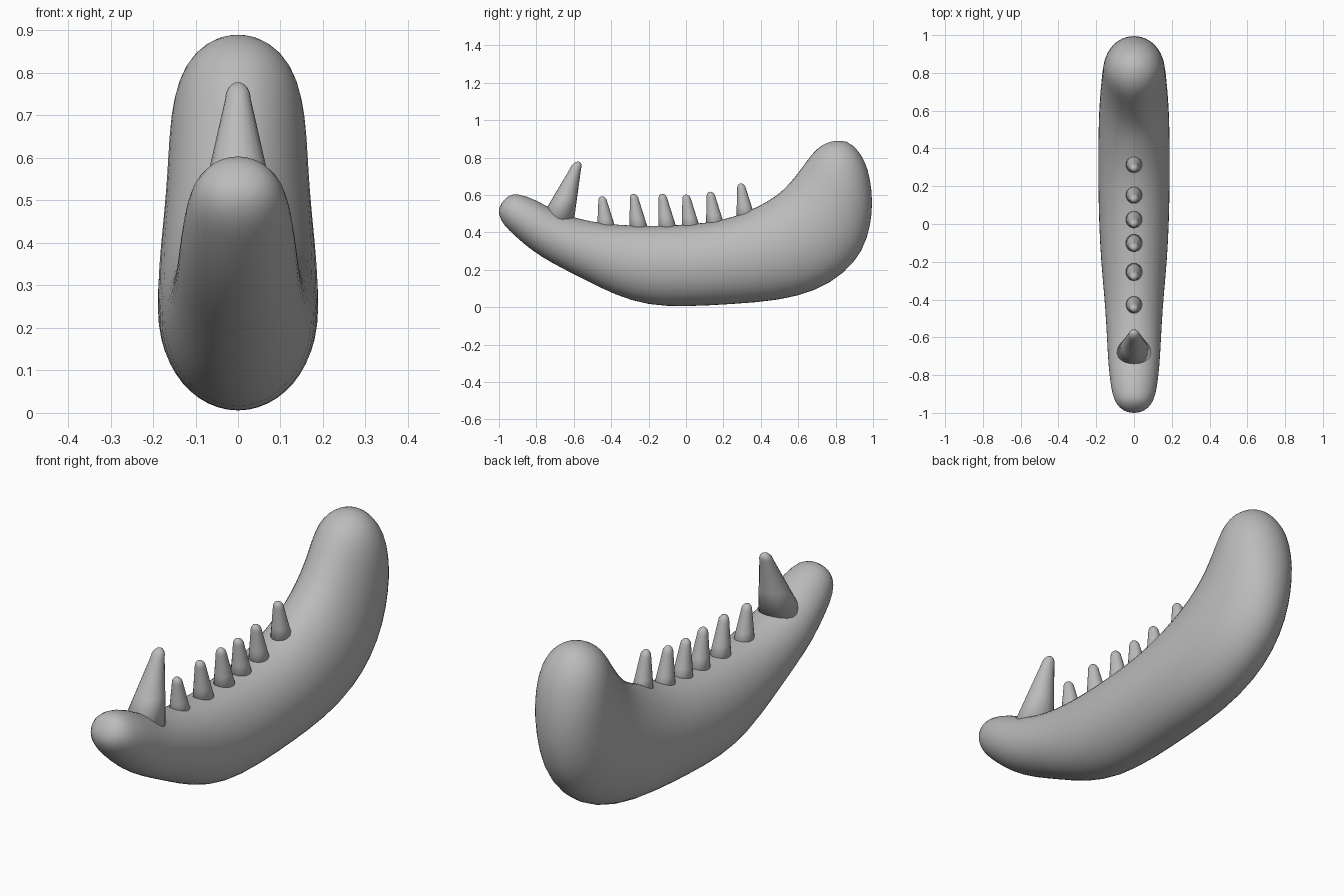
import bpy, bmesh, math

if "Cube" in bpy.data.objects:
    bpy.data.objects.remove(bpy.data.objects["Cube"])

bone = bpy.data.materials.new("bone grey")
bone.diffuse_color = (0.5, 0.5, 0.5, 1)
bone.use_nodes = True
bone.node_tree.nodes["Principled BSDF"].inputs["Base Color"].default_value = bone.diffuse_color


def loft(name, rings, start, end, subdivide=0):
    """Skin closed rings of points, closing both ends on a pole point."""
    bm = bmesh.new()
    rows = [[bm.verts.new(p) for p in ring] for ring in rings]
    n = len(rows[0])
    for a, b in zip(rows, rows[1:]):
        for i in range(n):
            j = (i + 1) % n
            bm.faces.new((a[i], a[j], b[j], b[i]))
    for row, pole in ((rows[0], start), (rows[-1], end)):
        v = bm.verts.new(pole)
        for i in range(n):
            bm.faces.new((row[i], row[(i + 1) % n], v))
    bmesh.ops.recalc_face_normals(bm, faces=bm.faces)
    for f in bm.faces:
        f.smooth = True
    mesh = bpy.data.meshes.new(name)
    bm.to_mesh(mesh)
    bm.free()
    mesh.materials.append(bone)
    ob = bpy.data.objects.new(name, mesh)
    bpy.context.collection.objects.link(ob)
    if subdivide:
        m = ob.modifiers.new("smooth", 'SUBSURF')
        m.levels = m.render_levels = subdivide
    return ob


# Jawbone: sections given as inner (y, z), outer (y, z), half width
sections = [
    (-.975, .575, -.997, .48, .060), (-.94, .603, -.972, .435, .092),
    (-.90, .608, -.92, .385, .115), (-.80, .577, -.83, .305, .130),
    (-.68, .500, -.72, .235, .140), (-.50, .455, -.55, .150, .148),
    (-.35, .440, -.38, .062, .160), (-.20, .435, -.20, .006, .176),
    (0, .440, 0, 0, .187), (.20, .465, .25, .014, .191),
    (.33, .513, .50, .032, .191), (.45, .573, .70, .085, .188),
    (.52, .628, .85, .178, .181), (.58, .695, .95, .300, .172),
    (.63, .763, .99, .440, .166), (.66, .803, 1.0, .560, .161),
    (.70, .850, .988, .680, .146), (.75, .880, .96, .780, .112),
    (.80, .892, .91, .852, .060),
]
N = 24
rings = []
for y0, z0, y1, z1, w in sections:
    ring = []
    for i in range(N):
        a = 2 * math.pi * i / N
        k = (1 - math.cos(a)) / 2
        ring.append((w * math.sin(a), y0 + (y1 - y0) * k, z0 + (z1 - z0) * k))
    rings.append(ring)
loft("jawbone", rings, (0, -1.003, .525), (0, .858, .887), 1)


def tooth(name, base, tip, rx, ry, tip_r):
    """Tapered peg with a rounded point, leaning from base to tip (y, z)."""
    h = tip[1] - base[1]
    dome = 1 - tip_r * 1.3 / h
    profile = [(0, None), (dome * .5, None), (dome, None)]
    profile += [(dome + (1 - dome) * math.sin(a), math.cos(a))
                for a in (.35, .7, 1.05, 1.35)]
    out = []
    for t, c in profile:
        s = min(t / dome, 1)
        fx = rx + (tip_r - rx) * s if c is None else tip_r * c
        fy = ry + (tip_r - ry) * s if c is None else tip_r * c
        y = base[0] + (tip[0] - base[0]) * t
        z = base[1] + h * t
        out.append([(fx * math.cos(2 * math.pi * i / 20),
                     y + fy * math.sin(2 * math.pi * i / 20), z)
                    for i in range(20)])
    return loft(name, out, (0, *base), (0, *tip))


# Large fang near the front
tooth("fang", (-.700, .44), (-.577, .778), .098, .098, .030)

# Row of small cheek teeth: base centre y, gum height, tip y, tip z
cheek = [(-.427, .44, -.449, .593), (-.253, .435, -.281, .606),
         (-.100, .437, -.127, .606), (.025, .44, .000, .602),
         (.155, .455, .130, .617), (.318, .50, .293, .662)]
for i, (by, bz, ty, tz) in enumerate(cheek):
    tooth(f"cheek_tooth_{i + 1}", (by + .006, bz - .05), (ty, tz), .050, .055, .024)
